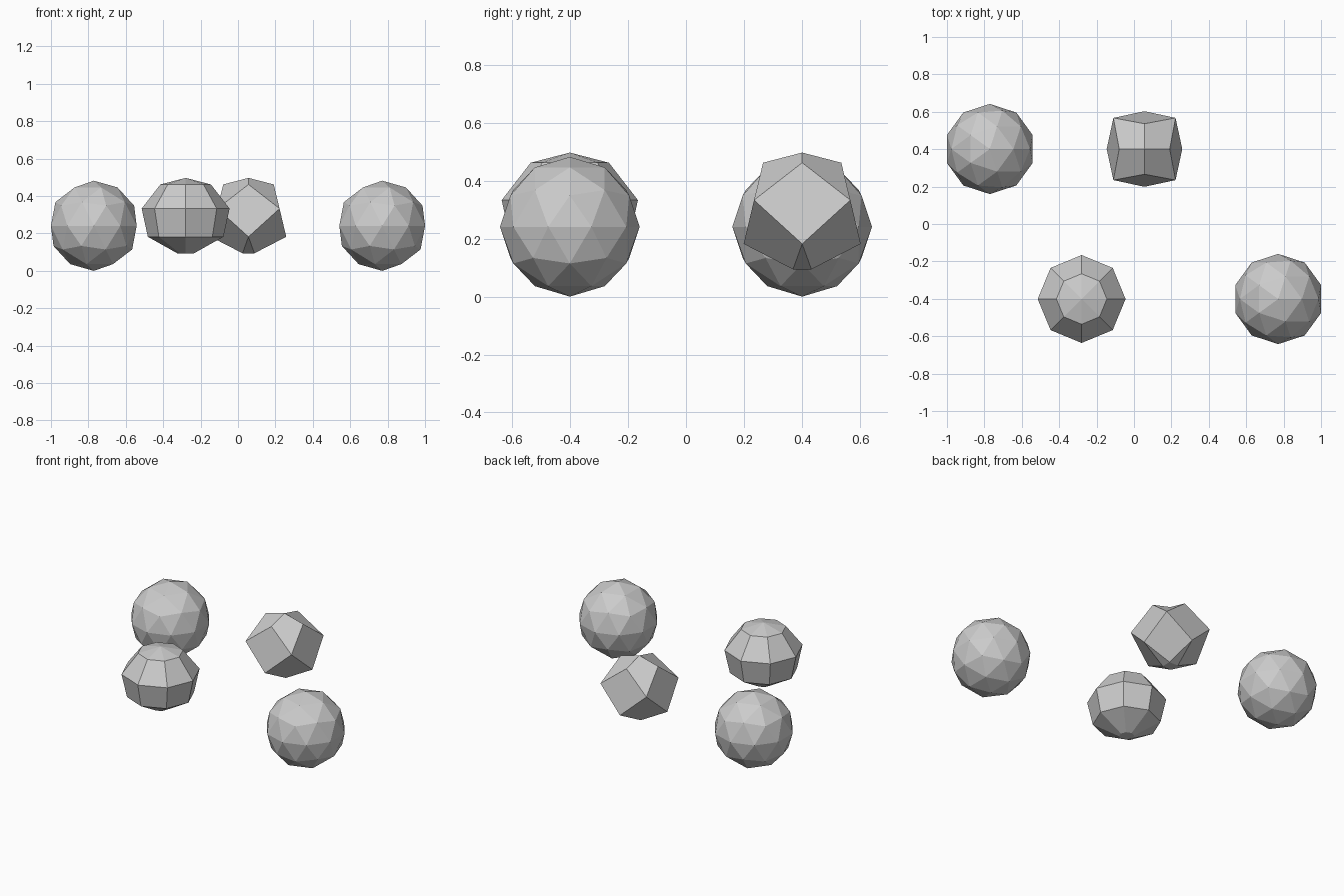
import bpy, bmesh, math

if "Cube" in bpy.data.objects:
    bpy.data.objects.remove(bpy.data.objects["Cube"])


# Shared (radius, height) profile of the two cut gems, top to bottom
APEX_Z = 0.497
RINGS = [(0.135, 0.462), (0.235, 0.333), (0.202, 0.182), (0.045, 0.094)]


def finish(name, bm, x, y):
    bmesh.ops.recalc_face_normals(bm, faces=bm.faces)
    mesh = bpy.data.meshes.new(name)
    bm.to_mesh(mesh)
    bm.free()
    ob = bpy.data.objects.new(name, mesh)
    ob.location = (x, y, 0)
    bpy.context.collection.objects.link(ob)


def ring(bm, n, r, z, turn):
    return [bm.verts.new((r * math.cos(2 * math.pi * (i + turn) / n),
                          r * math.sin(2 * math.pi * (i + turn) / n), z))
            for i in range(n)]


def lathe_gem(name, x, y, n=8):
    # Aligned rings joined by straight bands
    bm = bmesh.new()
    apex = bm.verts.new((0, 0, APEX_Z))
    rings = [ring(bm, n, r, z, 0) for r, z in RINGS]
    for i in range(n):
        j = (i + 1) % n
        bm.faces.new((apex, rings[0][i], rings[0][j]))
        for a, b in zip(rings, rings[1:]):
            bm.faces.new((a[i], b[i], b[j], a[j]))
    bm.faces.new(rings[-1])
    finish(name, bm, x, y)


def diamond_gem(name, x, y, n=4):
    # Every second ring turned half a step, giving diamond facets
    bm = bmesh.new()
    apex = bm.verts.new((0, 0, APEX_Z))
    a, b, c, d = [ring(bm, n, r, z, 0.5 * (k % 2))
                  for k, (r, z) in enumerate(RINGS)]
    for i in range(n):
        j = (i + 1) % n
        bm.faces.new((apex, a[i], b[i], a[j]))
        bm.faces.new((a[j], b[i], c[j], b[j]))
        bm.faces.new((b[i], c[i], d[i], c[j]))
        bm.faces.new((c[j], d[i], d[j]))
    bm.faces.new(d)
    finish(name, bm, x, y)


# Two faceted balls
for name, s in (("ball_left", -1), ("ball_right", 1)):
    bpy.ops.mesh.primitive_ico_sphere_add(
        subdivisions=2, radius=0.241, location=(0.771 * s, -0.401 * s, 0.241))
    bpy.context.object.name = name

# Two cut gems
lathe_gem("octagonal_gem", -0.28, -0.401)
diamond_gem("diamond_facet_gem", 0.056, 0.401)
